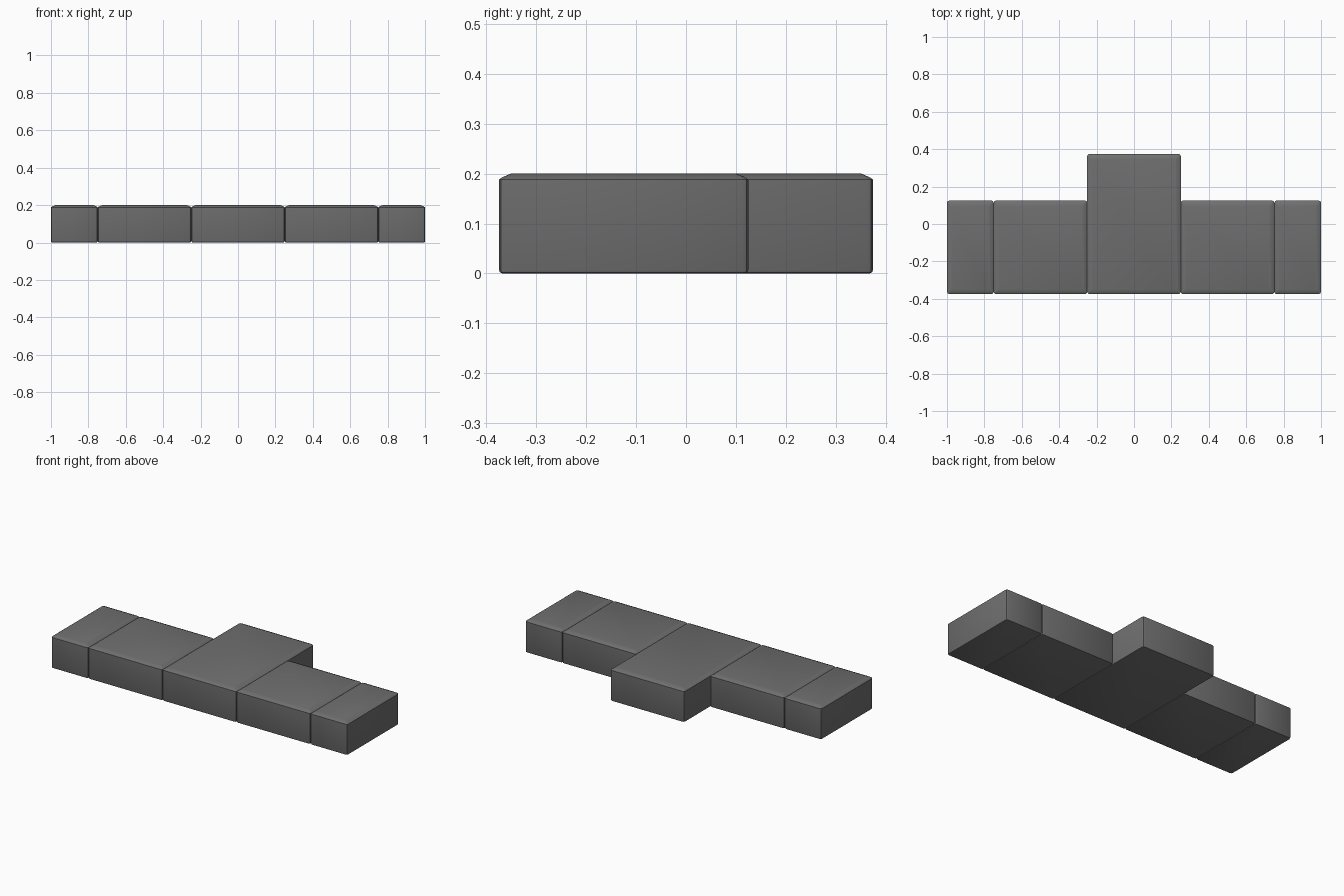
import bpy, bmesh

if "Cube" in bpy.data.objects:
    bpy.data.objects.remove(bpy.data.objects["Cube"])

stone = bpy.data.materials.new("dark_grey_stone")
stone.diffuse_color = (0.16, 0.16, 0.16, 1)
stone.use_nodes = True
stone.node_tree.nodes["Principled BSDF"].inputs["Base Color"].default_value = stone.diffuse_color


def ring(bm, x0, x1, y0, y1, z, inset, c):
    """Rectangle outline with small cut corners."""
    x0, x1, y0, y1 = x0 + inset, x1 - inset, y0 + inset, y1 - inset
    k = 0.3 * c
    pts = []
    for x, y, sx, sy, flip in ((x0, y0, 1, 1, 0), (x1, y0, -1, 1, 1),
                               (x1, y1, -1, -1, 0), (x0, y1, 1, -1, 1)):
        corner = [(x, y + sy * c), (x + sx * k, y + sy * k), (x + sx * c, y)]
        pts += corner[::-1] if flip else corner
    return [bm.verts.new((px, py, z)) for px, py in pts]


def block(name, x0, x1, y0, y1):
    """Worn block: softened base, upright sides, shallow sloped top edge."""
    bm = bmesh.new()
    levels = ((0, 0.007, 0.008), (0.002, 0.002, 0.01), (0.007, 0, 0.012),
              (0.188, 0, 0.012), (0.193, 0.007, 0.01), (0.2, 0.024, 0.008))
    rings = [ring(bm, x0, x1, y0, y1, z, i, c) for z, i, c in levels]
    for a, b in zip(rings, rings[1:]):
        for i in range(len(a)):
            j = (i + 1) % len(a)
            bm.faces.new((a[i], a[j], b[j], b[i]))
    bm.faces.new(rings[0][::-1])
    bm.faces.new(rings[-1])
    bmesh.ops.recalc_face_normals(bm, faces=bm.faces)
    mesh = bpy.data.meshes.new(name)
    bm.to_mesh(mesh)
    bm.free()
    mesh.materials.append(stone)
    obj = bpy.data.objects.new(name, mesh)
    bpy.context.collection.objects.link(obj)
    bpy.ops.object.select_all(action='DESELECT')
    obj.select_set(True)
    bpy.context.view_layer.objects.active = obj
    bpy.ops.object.shade_smooth_by_angle(angle=0.6)


# Long centre block, then a full and a half block on each side
block("centre_block", -0.25, 0.25, -0.375, 0.375)
block("left_block", -0.75, -0.25, -0.375, 0.125)
block("right_block", 0.25, 0.75, -0.375, 0.125)
block("left_end_block", -1.0, -0.75, -0.375, 0.125)
block("right_end_block", 0.75, 1.0, -0.375, 0.125)
